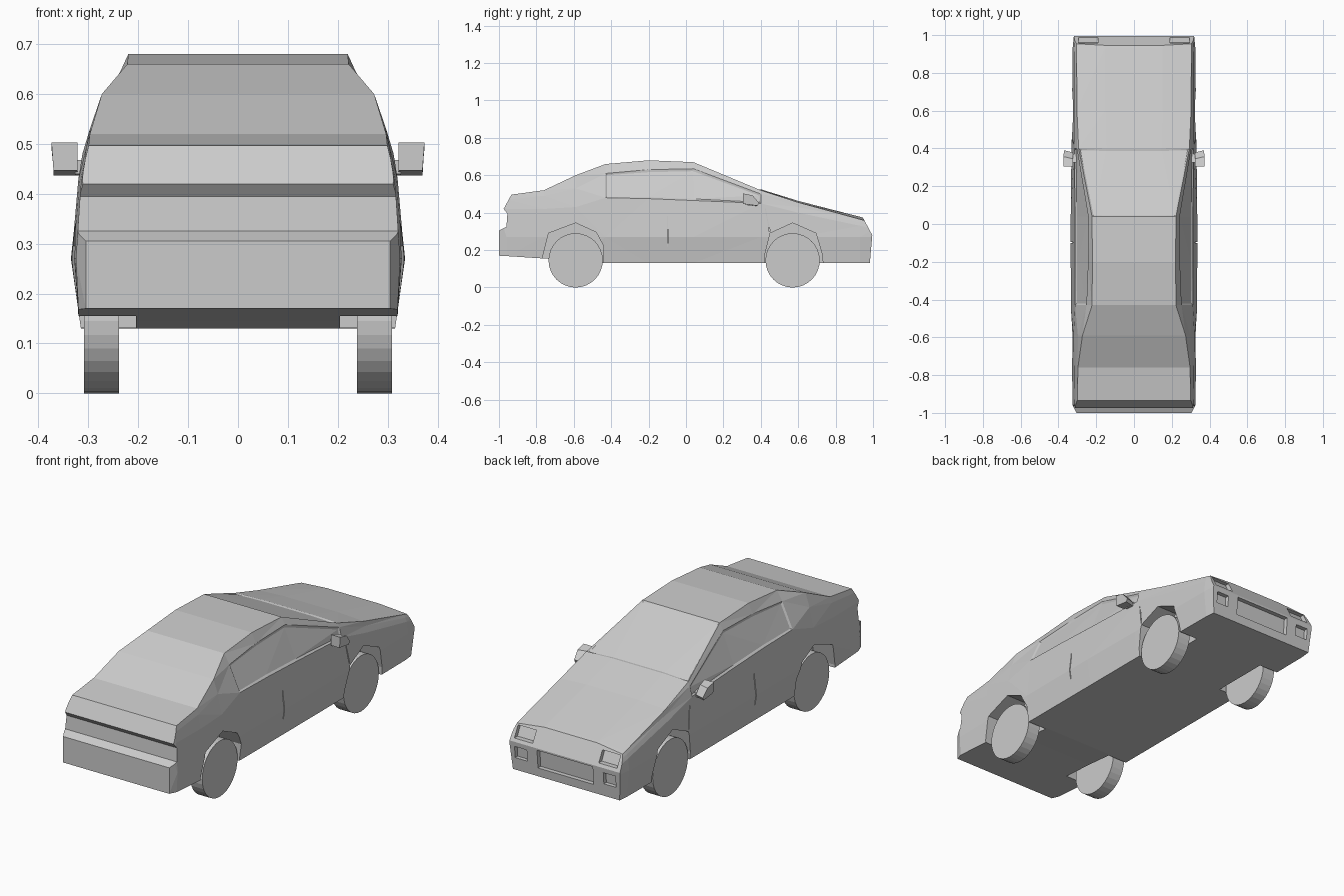
import bpy, bmesh
from math import pi
from mathutils import Matrix

if "Cube" in bpy.data.objects:
    bpy.data.objects.remove(bpy.data.objects["Cube"])


def finish(name, bm):
    bmesh.ops.recalc_face_normals(bm, faces=bm.faces)
    mesh = bpy.data.meshes.new(name)
    bm.to_mesh(mesh)
    bm.free()
    ob = bpy.data.objects.new(name, mesh)
    bpy.context.collection.objects.link(ob)
    return ob


def prism(name, x0, x1, outline):
    """Extrude a (y, z) outline from x0 to x1."""
    bm = bmesh.new()
    a = [bm.verts.new((x0, y, z)) for y, z in outline]
    b = [bm.verts.new((x1, y, z)) for y, z in outline]
    n = len(a)
    bm.faces.new(a)
    bm.faces.new(b[::-1])
    for i in range(n):
        j = (i + 1) % n
        bm.faces.new((a[i], b[i], b[j], a[j]))
    return finish(name, bm)


def cut(target, x0, x1, outline, both=False):
    """Subtract a prism, on both sides if asked."""
    for s in ((1, -1) if both else (1,)):
        cutter = prism("cutter", s * x0, s * x1, outline)
        cutter.hide_render = True
        mod = target.modifiers.new("cut", "BOOLEAN")
        mod.operation = "DIFFERENCE"
        mod.solver = "EXACT"
        mod.object = cutter
        bpy.context.view_layer.objects.active = target
        bpy.ops.object.modifier_apply(modifier=mod.name)
        bpy.data.objects.remove(cutter)


# Body cross-sections: y, bottom z, sill w, waist w, belt w/z, shoulder w/z, top w/z, crown
stations = [
    (-1.00, .170, .305, .305, .305, .40, .303, .46, .300, .490, 0),
    (-0.96, .168, .320, .325, .315, .42, .306, .47, .300, .493, 0),
    (-0.76, .155, .320, .328, .318, .42, .305, .49, .297, .520, 0),
    (-0.59, .145, .318, .331, .320, .43, .297, .53, .273, .600, 0),
    (-0.43, .130, .315, .334, .312, .48, .252, .61, .222, .660, 0),
    (-0.20, .130, .315, .335, .312, .475, .243, .63, .220, .680, 0),
    (0.04, .130, .315, .335, .312, .465, .242, .635, .222, .670, 0),
    (0.40, .130, .315, .331, .316, .45, .303, .50, .293, .520, .005),
    (0.60, .130, .315, .328, .318, .40, .307, .43, .302, .455, .008),
    (0.93, .130, .312, .325, .318, .33, .311, .35, .304, .365, .013),
    (1.00, .130, .305, .318, .314, .31, .308, .33, .302, .345, .013),
]
bm = bmesh.new()
rings = []
for y, zb, wb, ww, w2, z2, w3, z3, w4, z4, crown in stations:
    half = [(wb, zb), (ww, .27), (w2, z2), (w3, z3), (w4, z4), (w4 * .5, z4 + crown)]
    pts = half + [(-x, z) for x, z in reversed(half)]
    rings.append([bm.verts.new((x, y, z)) for x, z in pts])
windows = {"right": [], "left": [], "windscreen": []}
for k, (a, b) in enumerate(zip(rings, rings[1:])):
    for i in range(12):
        j = (i + 1) % 12
        f = bm.faces.new((a[i], a[j], b[j], b[i]))
        if 4 <= k <= 6 and i in (2, 8):
            windows["right" if i == 2 else "left"].append(f)
        if k == 6 and i in (4, 5, 6):
            windows["windscreen"].append(f)
bm.faces.new(rings[0])
bm.faces.new(rings[-1][::-1])
bmesh.ops.recalc_face_normals(bm, faces=bm.faces)
# Recessed glass
for faces in windows.values():
    bmesh.ops.inset_region(bm, faces=faces, thickness=.012, depth=-.006)
bmesh.ops.triangulate(bm, faces=[f for f in bm.faces if len(f.verts) == 4])
body = finish("car_body", bm)

# Stepped tail and raked nose
cut(body, -.5, .5, [(-1.1, .305), (-1.0, .305), (-.96, .325), (-.955, .395),
                    (-.975, .42), (-.933, .497), (-.96, .6), (-1.1, .6)])
cut(body, -.5, .5, [(.93, .42), (.945, .375), (.996, .28), (.982, .12), (1.1, .12), (1.1, .42)])

# Wheel arches
for outline in ([(-.765, .05), (-.765, .17), (-.735, .29), (-.59, .345), (-.48, .295), (-.44, .22), (-.44, .05)],
                [(.415, .05), (.42, .17), (.45, .29), (.57, .345), (.695, .29), (.73, .17), (.735, .05)]):
    cut(body, .205, .45, outline, True)

# Headlights, lower lamps and grille
cut(body, .19, .295, [(.935, .352), (.962, .295), (1.1, .295), (1.1, .352)], True)
cut(body, .22, .29, [(.972, .255), (.968, .195), (1.1, .195), (1.1, .255)], True)
cut(body, -.16, .16, [(.972, .27), (.964, .175), (1.1, .175), (1.1, .27)])

# Door seams
cut(body, .322, .4, [(-.1, .22), (-.1, .43), (-.095, .43), (-.095, .22)], True)
cut(body, .318, .4, [(.445, .3), (.418, .44), (.423, .44), (.45, .3)], True)

# Wheels
for label, y in (("rear", -.59), ("front", .57)):
    for side, s in (("right", 1), ("left", -1)):
        bm = bmesh.new()
        bmesh.ops.create_cone(bm, cap_ends=True, segments=32, radius1=.145, radius2=.145, depth=.07,
                              matrix=Matrix.Translation((s * .274, y, .145)) @ Matrix.Rotation(pi / 2, 4, "Y"))
        finish(f"{label}_{side}_wheel", bm)

# Door mirrors: tapered housing on a short arm
for side, s in (("right", 1), ("left", -1)):
    housing = prism(f"{side}_mirror", s * .322, s * .366,
                    [(.305, .503), (.305, .447), (.37, .437), (.378, .452), (.345, .492)])
    for v in housing.data.vertices:
        if abs(v.co.x) > .35:
            v.co.x += s * (.008 if v.co.z > .47 else .004)
            v.co.y += .012 if v.co.y > .34 else 0
    prism(f"{side}_mirror_arm", s * .295, s * .327, [(.325, .468), (.325, .44), (.37, .437), (.37, .46)])
